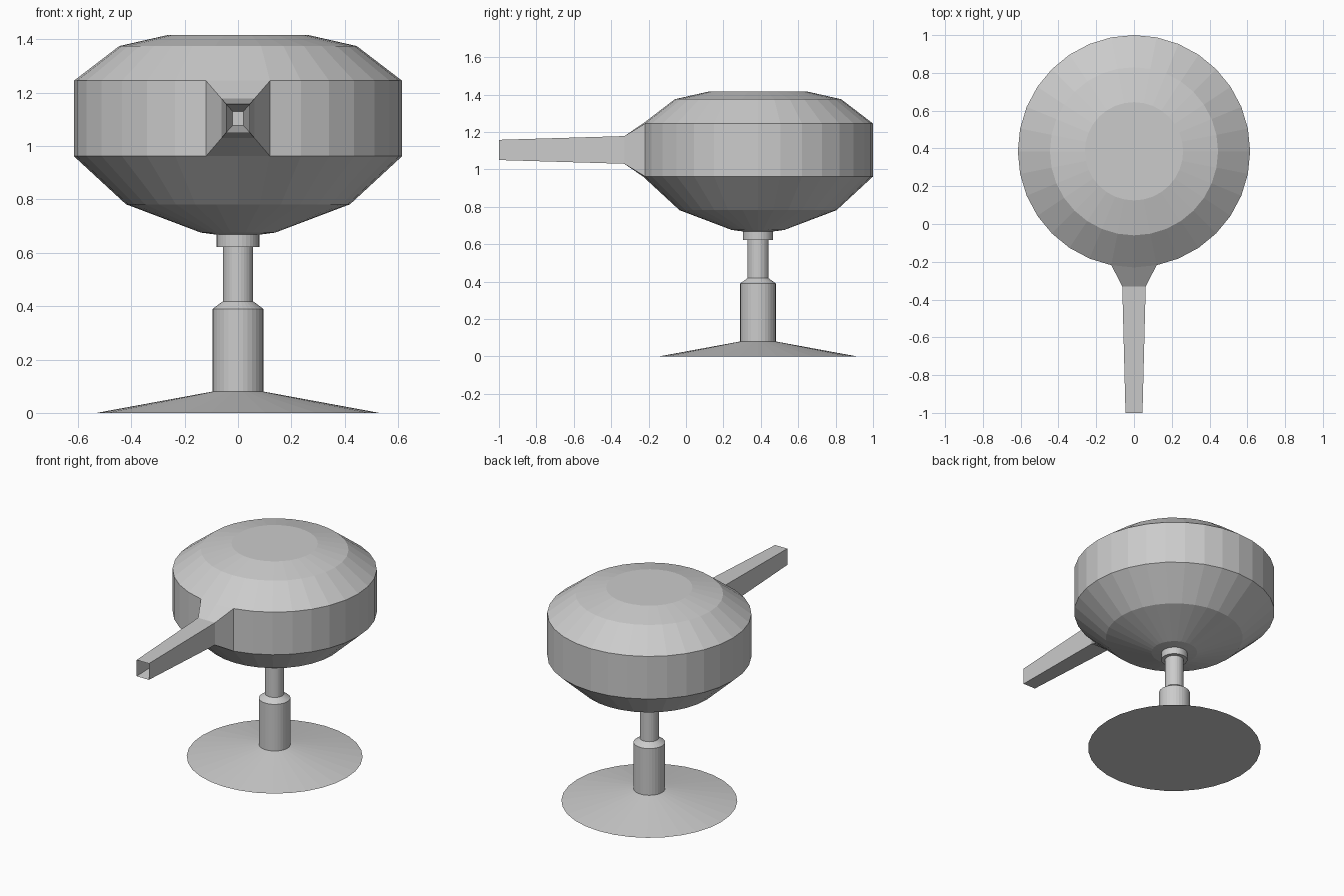
import bpy, bmesh, math

if "Cube" in bpy.data.objects:
    bpy.data.objects.remove(bpy.data.objects["Cube"])

SIDES = 32
CY = 0.385


def lathe(profile):
    """Revolve (radius, z) points around the vertical axis at y = CY, capping both ends."""
    bm = bmesh.new()
    rings = []
    for r, z in profile:
        ring = []
        for i in range(SIDES):
            a = 2 * math.pi * i / SIDES
            ring.append(bm.verts.new((r * math.sin(a), CY - r * math.cos(a), z)))
        rings.append(ring)
    for lo, hi in zip(rings, rings[1:]):
        for i in range(SIDES):
            j = (i + 1) % SIDES
            bm.faces.new((lo[i], lo[j], hi[j], hi[i]))
    bm.faces.new(rings[0][::-1])
    bm.faces.new(rings[-1])
    return bm


def finish(bm, name):
    bmesh.ops.recalc_face_normals(bm, faces=bm.faces)
    mesh = bpy.data.meshes.new(name)
    bm.to_mesh(mesh)
    bm.free()
    obj = bpy.data.objects.new(name, mesh)
    bpy.context.collection.objects.link(obj)
    return obj


# Stand: flared foot, thick tube, thin pole, collar
finish(lathe([(0.53, 0), (0.095, 0.08), (0.095, 0.39), (0.057, 0.418),
              (0.057, 0.622), (0.08, 0.622), (0.08, 0.675)]), "stand")

# Pod: faceted drum
pod = lathe([(0.08, 0.668), (0.14, 0.676), (0.42, 0.782), (0.615, 0.962),
             (0.615, 1.245), (0.445, 1.375), (0.26, 1.417)])

# Barrel: the two front wall facets drawn forward, then a tapered bore pushed back in
faces = [f for f in pod.faces
         if abs(f.calc_center_median().z - 1.1035) < 0.01
         and f.calc_center_median().y < CY - 0.59]
# (y, half width, half height) of each section
for y, hw, hh in [(-0.33, 0.062, 0.074), (-1.0, 0.045, 0.054), (-0.7, 0.02, 0.026)]:
    new = bmesh.ops.extrude_face_region(pod, geom=faces)["geom"]
    old = [f for f in faces if f.is_valid]
    if old:
        bmesh.ops.delete(pod, geom=old, context='FACES')
    for v in (g for g in new if isinstance(g, bmesh.types.BMVert)):
        side = 0 if abs(v.co.x) < 1e-4 else math.copysign(1, v.co.x)
        v.co = (side * hw, y, 1.104 + math.copysign(hh, v.co.z - 1.104))
    faces = [g for g in new if isinstance(g, bmesh.types.BMFace)]
finish(pod, "pod_with_barrel")
